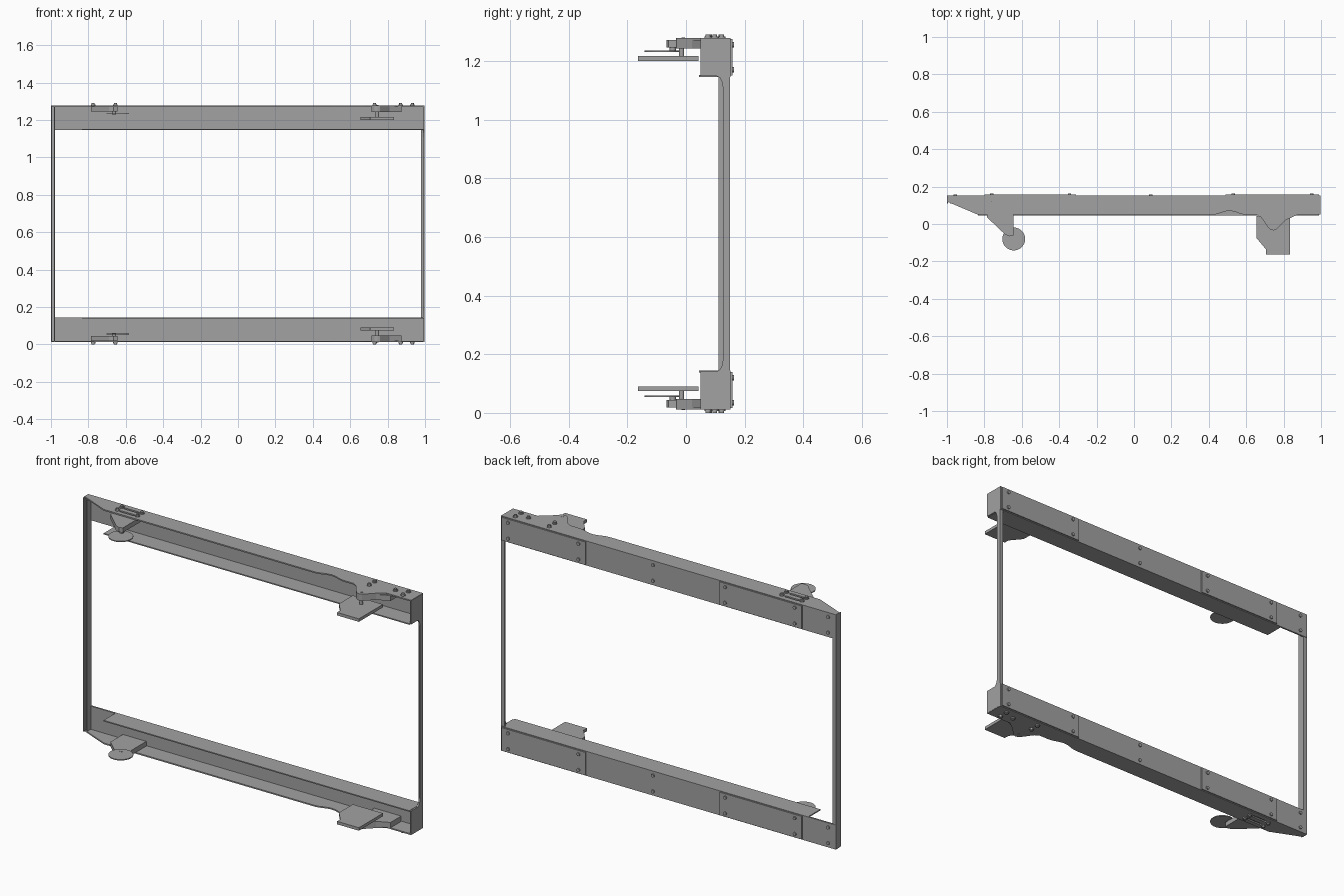
import bpy, bmesh, math
from mathutils import Vector

if "Cube" in bpy.data.objects:
    bpy.data.objects.remove(bpy.data.objects["Cube"])

H = 1.29  # full height; the lower rail mirrors the upper one

grey = bpy.data.materials.new("steel grey")
grey.use_nodes = True
COL = (0.36, 0.36, 0.36, 1)
grey.diffuse_color = COL
grey.node_tree.nodes["Principled BSDF"].inputs["Base Color"].default_value = COL


def prism(name, pts, a, b, axis="z"):
    """Extrude a 2D outline from a to b along an axis."""
    place = {"z": lambda p, t: (p[0], p[1], t),
             "y": lambda p, t: (p[0], t, p[1]),
             "x": lambda p, t: (t, p[0], p[1])}[axis]
    bm = bmesh.new()
    low = [bm.verts.new(place(p, a)) for p in pts]
    high = [bm.verts.new(place(p, b)) for p in pts]
    bm.faces.new(low)
    bm.faces.new(high)
    n = len(pts)
    for i in range(n):
        j = (i + 1) % n
        bm.faces.new((low[i], low[j], high[j], high[i]))
    bmesh.ops.recalc_face_normals(bm, faces=bm.faces)
    mesh = bpy.data.meshes.new(name)
    bm.to_mesh(mesh)
    bm.free()
    mesh.materials.append(grey)
    ob = bpy.data.objects.new(name, mesh)
    bpy.context.collection.objects.link(ob)
    return ob


def rect(x0, x1, y0, y1):
    return [(x0, y0), (x1, y0), (x1, y1), (x0, y1)]


def circle(x, y, r, n):
    return [(x + r * math.cos(2 * math.pi * i / n), y + r * math.sin(2 * math.pi * i / n))
            for i in range(n)]


def slot(x0, x1, y, r):
    """Outline of a slot with round ends."""
    out = []
    for cx, start in ((x1, -90), (x0, 90)):
        out += [(cx + r * math.cos(math.radians(start + k * 30)),
                 y + r * math.sin(math.radians(start + k * 30))) for k in range(7)]
    return out


def cut(ob, cutter):
    mod = ob.modifiers.new("cut", "BOOLEAN")
    mod.operation = "DIFFERENCE"
    mod.solver = "EXACT"
    mod.object = cutter
    bpy.context.view_layer.objects.active = ob
    bpy.ops.object.modifier_apply(modifier=mod.name)
    bpy.data.objects.remove(cutter)


# outer flange outline: tapered left end, shallow wave and a pointed tongue at the right
wave = [(0.42 + 0.18 * k / 10, 0.05 + 0.01 * (1 - math.cos(2 * math.pi * k / 10)))
        for k in range(11)]
flange_pts = [(-1, 0.152), (-1, 0.12), (-0.835, 0.05)] + wave + [
    (0.655, 0.05), (0.68, 0.035), (0.715, -0.015), (0.73, -0.03), (0.745, -0.034),
    (0.76, -0.03), (0.81, 0.02), (0.85, 0.05), (0.997, 0.05), (0.997, 0.152)]

roller_pts = [(-0.785, 0.14), (-0.785, 0.035), (-0.69, -0.055), (-0.665, -0.066),
              (-0.645, -0.06), (-0.645, 0.14)]
block_pts = [(0.715, 0.14), (0.715, -0.015), (0.73, -0.03), (0.745, -0.034), (0.76, -0.03),
             (0.81, 0.02), (0.875, 0.05), (0.875, 0.14)]
foot_pts = [(0.655, 0.042), (0.655, -0.075), (0.705, -0.135), (0.705, -0.163),
            (0.835, -0.163), (0.835, 0.042)]
SLOT_Y = (0.08, 0.118)

for side in ("upper", "lower"):
    def Z(z):
        return z if side == "upper" else H - z

    def part(name, pts, z0, z1):
        return prism(f"{side}_{name}", pts, Z(z0), Z(z1))

    # C-shaped rail, open to the front
    flange = part("outer_flange", flange_pts, 1.271, 1.278)
    for y in SLOT_Y:
        cut(flange, part("slot_cutter", slot(-0.755, -0.68, y, 0.006), 1.26, 1.29))
    part("inner_flange", rect(-0.833, 0.99, 0.045, 0.15), 1.146, 1.152)
    prism(f"{side}_back_wall", rect(-0.998, 0.997, Z(1.146), Z(1.276)), 0.143, 0.152, "y")
    # splice plates and rivets on the back
    for x0, x1 in ((-0.8, -0.31), (0.49, 0.99)):
        prism(f"{side}_splice_plate", rect(x0, x1, Z(1.15), Z(1.274)), 0.152, 0.158, "y")
    for x in (-0.955, -0.76, -0.345, 0.09, 0.53, 0.95):
        plated = x > 0.5 or -0.8 < x < -0.31
        base = 0.158 if plated else 0.152
        for z in (1.17, 1.255):
            prism(f"{side}_back_rivet", circle(x, Z(z), 0.009, 12), base - 0.002, base + 0.006, "y")

    # roller arm with its disc
    part("roller_arm", roller_pts, 1.246, 1.271)
    part("roller_pin", circle(-0.662, -0.045, 0.011, 16), 1.23, 1.252)
    part("roller_disc", circle(-0.643, -0.08, 0.061, 40), 1.231, 1.236)
    # foot plate hanging from a block
    part("foot_block", block_pts, 1.242, 1.271)
    part("foot_pin", circle(0.745, -0.015, 0.009, 16), 1.21, 1.245)
    part("foot_plate", foot_pts, 1.2, 1.216)

    # bolts through the outer flange
    bolts = [(x, y) for x in (-0.775, -0.655) for y in SLOT_Y]
    bolts += [(0.73, 0.075), (0.73, 0.122), (0.87, 0.098), (0.932, 0.075), (0.932, 0.122)]
    for x, y in bolts:
        part("flange_bolt", circle(x, y, 0.012, 16), 1.276, 1.284)
        part("flange_bolt_cap", circle(x, y, 0.008, 16), 1.284, 1.29)
    part("tongue_rivet", circle(0.745, -0.01, 0.006, 12), 1.276, 1.28)

# right end plate: wide at both rails, narrow between, with curved shoulders
shoulder = [(0.05, 1.276), (0.05, 1.148), (0.106, 1.148), (0.115, 1.143), (0.122, 1.13),
            (0.126, 1.11)]
end_pts = shoulder + [(y, H - z) for y, z in reversed(shoulder)]
end_pts += [(0.15, H - 1.276), (0.15, 1.276)]
prism("right_end_plate", end_pts, 0.99, 0.998, "x")
prism("right_post_web", rect(0.978, 0.998, H - 1.276, 1.276), 0.14, 0.148, "y")

# left post: shallow channel open to the front
prism("left_post_side", rect(0.11, 0.15, H - 1.276, 1.276), -1.0, -0.995, "x")
prism("left_post_inner_side", rect(0.11, 0.15, H - 1.276, 1.276), -0.983, -0.978, "x")
prism("left_post_web", rect(-1.0, -0.978, H - 1.276, 1.276), 0.144, 0.15, "y")

# smooth the round parts only
for ob in bpy.context.collection.objects:
    if any(k in ob.name for k in ("disc", "pin", "bolt", "rivet")):
        bpy.ops.object.select_all(action="DESELECT")
        ob.select_set(True)
        bpy.context.view_layer.objects.active = ob
        bpy.ops.object.shade_smooth_by_angle(angle=math.radians(35))
